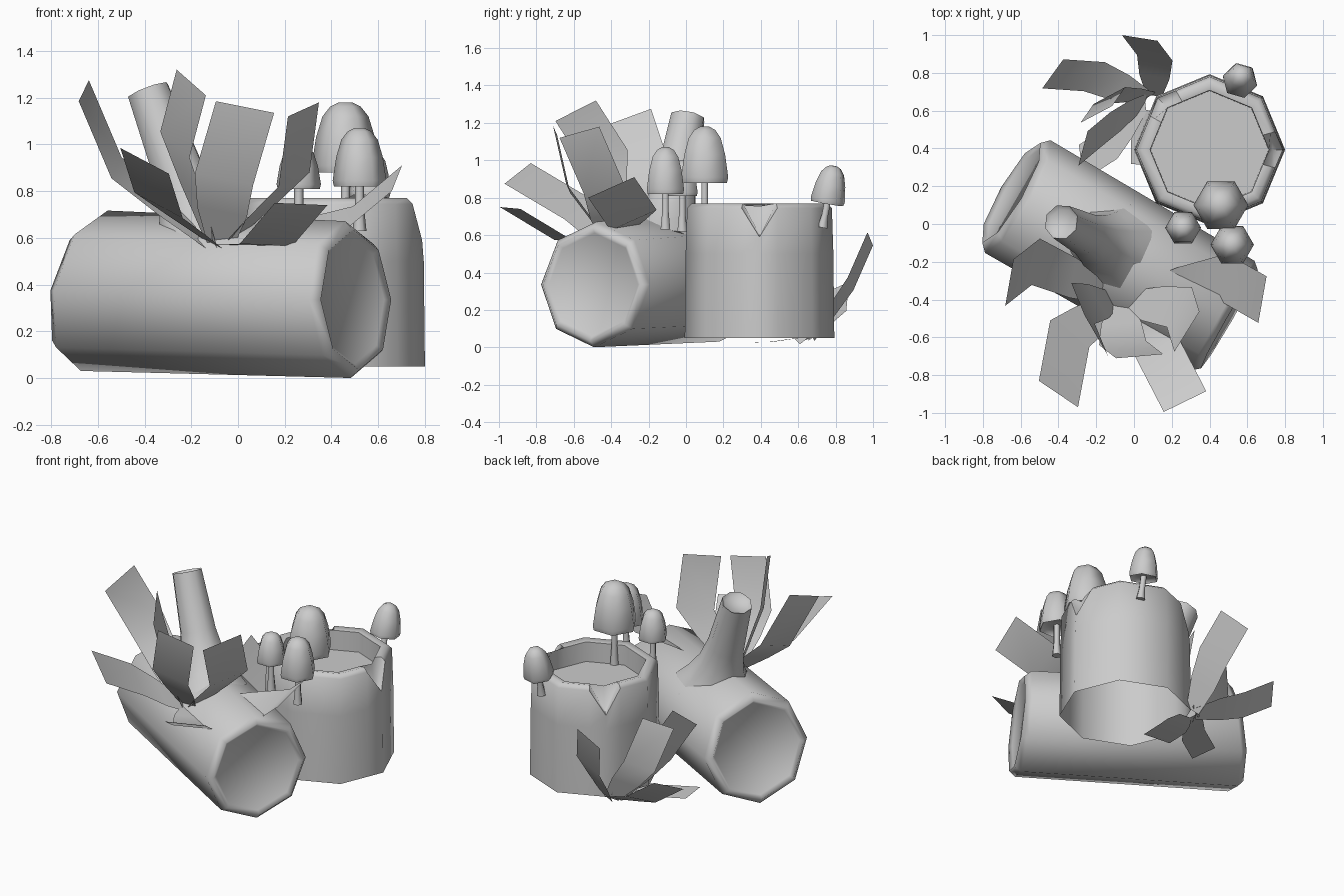
import bpy
import bmesh
import math
from mathutils import Vector

if "Cube" in bpy.data.objects:
    bpy.data.objects.remove(bpy.data.objects["Cube"])

GREY = 0.6
grey = bpy.data.materials.new("plain_grey")
grey.use_nodes = True
grey.diffuse_color = (GREY, GREY, GREY, 1)
grey.node_tree.nodes["Principled BSDF"].inputs["Base Color"].default_value = grey.diffuse_color


def finish(name, bm, smooth):
    mesh = bpy.data.meshes.new(name)
    bm.to_mesh(mesh)
    bm.free()
    obj = bpy.data.objects.new(name, mesh)
    bpy.context.collection.objects.link(obj)
    mesh.materials.append(grey)
    bpy.ops.object.select_all(action="DESELECT")
    obj.select_set(True)
    bpy.context.view_layer.objects.active = obj
    bpy.ops.object.shade_smooth_by_angle(angle=math.radians(smooth))


def skin(name, rings, smooth, open_start=False):
    """Join equal rings of points into a surface, capped at its ends."""
    bm = bmesh.new()
    loops = [[bm.verts.new(p) for p in ring] for ring in rings]
    for low, high in zip(loops, loops[1:]):
        for i in range(len(low)):
            j = (i + 1) % len(low)
            bm.faces.new((low[i], low[j], high[j], high[i]))
    bm.faces.new(loops[-1])
    if not open_start:
        bm.faces.new(loops[0][::-1])
    finish(name, bm, smooth)


def lathe(name, start, end, profile, sides, smooth, slants=(0, 0)):
    """Profile pairs are (fraction along the axis, radius); the ends may be cut at a slant."""
    start, end = Vector(start), Vector(end)
    turn = (end - start).to_track_quat("Z", "Y")
    rings = []
    for t, r in profile:
        slant = slants[0] * (1 - t) + slants[1] * t
        ring = []
        for i in range(sides):
            a = math.tau * i / sides
            up = r * math.sin(a)
            ring.append(start.lerp(end, t) + turn @ Vector((r * math.cos(a), up, up * slant)))
        rings.append(ring)
    skin(name, rings, smooth)


# Fallen log with slanted, shallow hollow ends, and its broken branch
lathe("log", (-.65, .165, .375), (.505, -.505, .335),
      [(.015, .285), (0, .305), (.03, .345), (.97, .335), (1, .3), (.985, .275)],
      8, 120, slants=(.17, -.08))
lathe("branch", (-.13, -.12, .55), (-.385, .01, 1.23),
      [(0, .25), (.14, .19), (.3, .142), (.5, .115), (1, .095), (.97, .075)], 8, 85)


# Upright stump: octagon with two dents split into its rim
def stump_outline():
    """Unit octagon points, with extra points beside each split."""
    corners = [Vector((math.cos(k * math.pi / 4), math.sin(k * math.pi / 4), 0)) for k in range(8)]
    points = []
    for k, corner in enumerate(corners):
        split = k in (0, 3)
        if split:
            points.append((corner.lerp(corners[k - 1], .35), False))
        points.append((corner, split))
        if split:
            points.append((corner.lerp(corners[(k + 1) % 8], .35), False))
    return points


rings = []
for (radius, z), (split_radius, split_z) in [
        ((.4, .05), (.4, .05)), ((.395, .5), (.395, .5)), ((.387, .745), (.388, .59)),
        ((.36, .77), (.335, .605)), ((.315, .76), (.315, .755)), ((.312, .63), (.312, .63))]:
    rings.append([p * (split_radius if split else radius)
                  + Vector((.4, .393, split_z if split else z)) for p, split in stump_outline()])
skin("stump", rings, 60, open_start=True)


# Mushrooms: six-sided bell caps on thin stems
def mushroom(name, foot, base, top, radius):
    bell = [(.08, .3), (.08, .85), (0, .95), (.1, 1), (.5, .87), (.8, .68), (.94, .45), (1, .2)]
    lathe(name + "_cap", base, top, [(t, r * radius) for t, r in bell], 6, 65)
    lathe(name + "_stem", foot, base, [(0, .03), (.5, .02), (1.2, .02)], 6, 65)


mushroom("large_mushroom", (.46, .1, .62), (.46, .1, .88), (.46, .1, 1.18), .145)
mushroom("middle_mushroom", (.52, -.11, .63), (.52, -.11, .82), (.52, -.11, 1.07), .115)
mushroom("small_mushroom", (.26, -.02, .62), (.26, -.02, .81), (.26, -.02, 1.0), .095)
mushroom("leaning_mushroom", (.56, .73, .64), (.56, .755, .77), (.57, .79, .97), .095)


# Leaves: bent strips fanning out from one root, each facing its own heading
def leaf(name, centre, heading, mid, tip, tilt, width):
    angle = math.radians(heading)
    out = Vector((math.cos(angle), math.sin(angle), 0))
    root, mid, tip = Vector(centre) + out * .04, Vector(mid), Vector(tip)
    side = Vector((-out.y * width, out.x * width, tilt))
    rows = [(root, .45), (root.lerp(mid, .5), .85), (mid, 1), (tip, 1)]
    bm = bmesh.new()
    pairs = [[bm.verts.new(c + side * (s * f / 2)) for s in (-1, 1)] for c, f in rows]
    for a, b in zip(pairs, pairs[1:]):
        bm.faces.new((a[0], a[1], b[1], b[0]))
    finish(name, bm, 60)


for i, (heading, mid, tip, tilt) in enumerate([
        (170, (-.52, -.2, .9), (-.66, -.31, 1.23), -.09),
        (236, (-.34, -.58, .74), (-.4, -.9, .93), -.11),
        (210, (-.27, -.42, 1.0), (-.2, -.59, 1.265), -.11),
        (275, (-.06, -.63, .85), (.03, -.7, 1.16), -.05),
        (328, (.24, -.44, .85), (.28, -.57, 1.15), .06),
        (296, (.12, -.65, .57), (.27, -.94, .745), -.01),
        (350, (.47, -.28, .68), (.68, -.4, .855), .11)]):
    leaf(f"log_leaf_{i + 1}", (-.08, -.38, .57), heading, mid, tip, tilt, .25)

for i, (heading, mid, tip, tilt) in enumerate([
        (81, (.11, .88, .34), (.03, .985, .58), -.07),
        (144, (-.21, .78, .16), (-.43, .795, .315), -.07),
        (118, (-.13, .68, .32), (-.2, .58, .59), -.06),
        (165, (-.15, .5, .35), (-.27, .4, .58), -.15),
        (187, (-.1, .44, .06), (-.28, .325, .05), 0),
        (265, (.08, .46, .03), (.08, .31, .025), 0)]):
    leaf(f"ground_leaf_{i + 1}", (.1, .64, .05), heading, mid, tip, tilt, .19)
